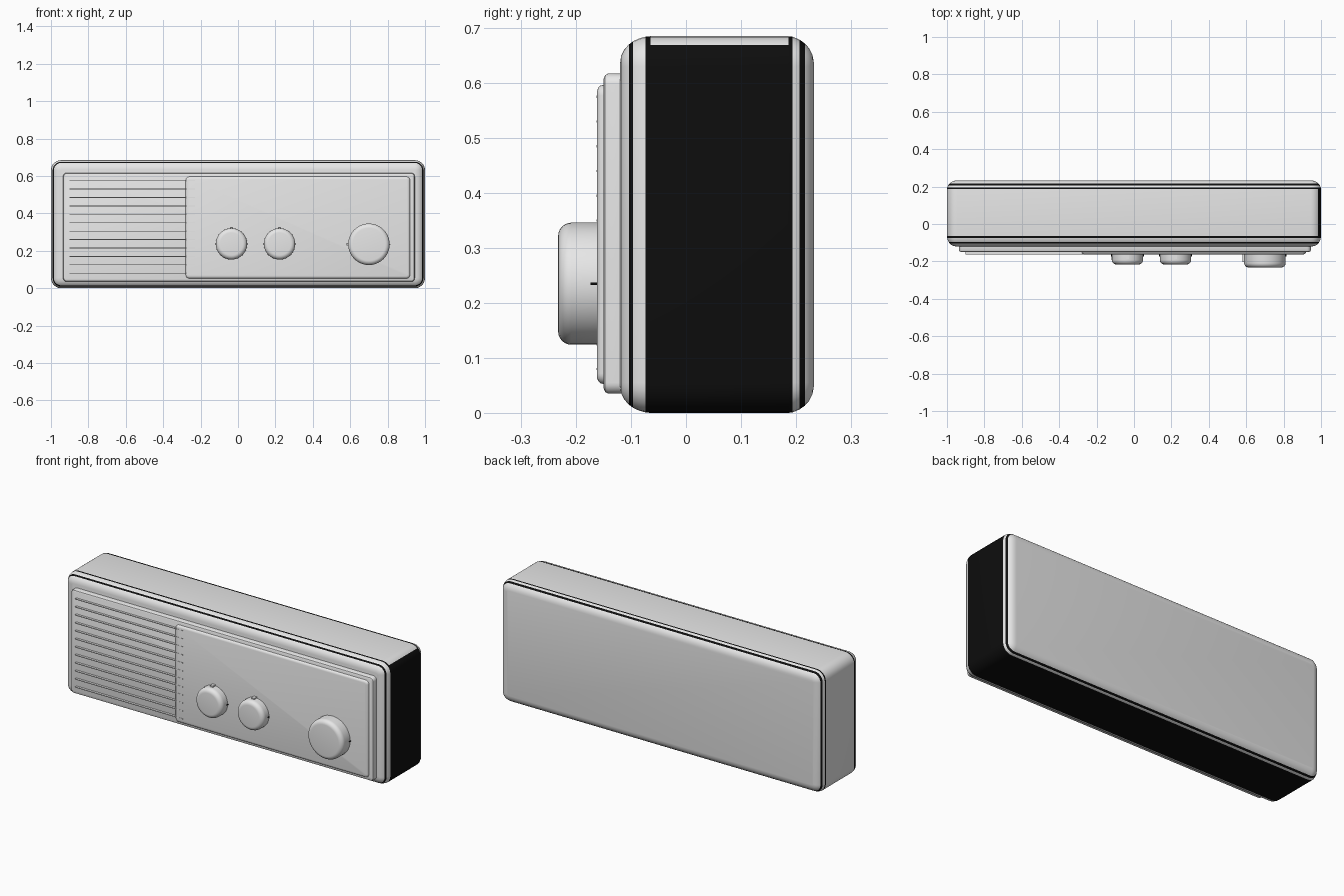
import bpy, bmesh, math
from mathutils import Matrix

if "Cube" in bpy.data.objects:
    bpy.data.objects.remove(bpy.data.objects["Cube"])


def material(name, c):
    m = bpy.data.materials.new(name)
    m.diffuse_color = (c, c, c, 1)
    m.use_nodes = True
    m.node_tree.nodes["Principled BSDF"].inputs["Base Color"].default_value = m.diffuse_color
    return m


GREY = material("light grey", 0.8)
BLACK = material("black", 0.004)


def finish(bm, name, mats, angle=35):
    bmesh.ops.recalc_face_normals(bm, faces=bm.faces)
    mesh = bpy.data.meshes.new(name)
    bm.to_mesh(mesh)
    bm.free()
    ob = bpy.data.objects.new(name, mesh)
    bpy.context.collection.objects.link(ob)
    for m in mats:
        mesh.materials.append(m)
    bpy.ops.object.select_all(action='DESELECT')
    ob.select_set(True)
    bpy.context.view_layer.objects.active = ob
    bpy.ops.object.shade_smooth_by_angle(angle=math.radians(angle))
    return ob


def ring(bm, x0, x1, z0, z1, y, r, n=6):
    """Rounded rectangle in the xz plane."""
    verts = []
    corners = [(x1 - r, z1 - r), (x0 + r, z1 - r), (x0 + r, z0 + r), (x1 - r, z0 + r)]
    for k, (cx, cz) in enumerate(corners):
        for i in range(n + 1):
            a = math.pi / 2 * (k + i / n)
            verts.append(bm.verts.new((cx + r * math.cos(a), y, cz + r * math.sin(a))))
    return verts


def loft(name, box, radius, sections, mats):
    """Join rounded rectangles; each section is (y, inset, material of next band)."""
    bm = bmesh.new()
    x0, x1, z0, z1 = box
    rings = [ring(bm, x0 + d, x1 - d, z0 + d, z1 - d, y, max(radius - d, 0.01))
             for y, d, _ in sections]
    bm.faces.new(rings[0])
    bm.faces.new(rings[-1])
    for (_, _, mat), a, b in zip(sections, rings, rings[1:]):
        for i in range(len(a)):
            j = (i + 1) % len(a)
            f = bm.faces.new((a[i], a[j], b[j], b[i]))
            f.material_index = mat if mat < 2 else 0
            if mat == 2:  # main band: black right end and underside
                f.normal_update()
                c = f.calc_center_median()
                f.material_index = int(c.x > 0.985 or c.z < 0.015)
    return finish(bm, name, mats)


# Case with rounded front and back rims and black trim lines
loft("case", (-1, 1, 0, 0.685), 0.055, [
    (-0.120, 0.050, 0), (-0.118, 0.036, 0), (-0.112, 0.024, 0),
    (-0.104, 0.015, 1), (-0.096, 0.009, 0), (-0.085, 0.004, 0),
    (-0.074, 0.001, 1), (-0.065, 0.0, 2), (0.186, 0.0, 1),
    (0.194, 0.001, 0), (0.206, 0.006, 1), (0.216, 0.013, 0),
    (0.224, 0.022, 0), (0.230, 0.034, 0), (0.2325, 0.048, 0)], [GREY, BLACK])

# Front plate and raised control panel
loft("front_plate", (-0.935, 0.945, 0.035, 0.617), 0.02, [
    (-0.115, 0.0, 0), (-0.142, 0.0, 0), (-0.147, 0.003, 0), (-0.150, 0.010, 0)], [GREY])
loft("control_panel", (-0.28, 0.92, 0.052, 0.597), 0.02, [
    (-0.148, 0.0, 0), (-0.156, 0.002, 0), (-0.160, 0.006, 0), (-0.162, 0.013, 0)], [GREY])


def box(name, x0, x1, y0, y1, z0, z1, mat):
    bm = bmesh.new()
    bmesh.ops.create_cube(bm, size=1)
    for v in bm.verts:
        v.co = ((x0 + x1) / 2 + v.co.x * (x1 - x0), (y0 + y1) / 2 + v.co.y * (y1 - y0),
                (z0 + z1) / 2 + v.co.z * (z1 - z0))
    return finish(bm, name, [mat])


# Thin speaker grille slats
for i in range(12):
    z = 0.08 + i * 0.045
    box(f"grille_slat_{i + 1}", -0.9, -0.23, -0.163, -0.148, z - 0.002, z + 0.002, GREY)


def knob(name, x, z, r, depth, pointer_angle):
    """Rounded knob turned from a profile, with a small pointer and ticks."""
    front = -0.16 - depth
    e = 0.024
    prof = [(r, -0.155)]
    prof += [(r - e + e * math.cos(t * math.pi / 12), front + e - e * math.sin(t * math.pi / 12))
             for t in range(7)]
    n = 40
    bm = bmesh.new()
    rings = [[bm.verts.new((x + q * math.cos(2 * math.pi * i / n), y,
                            z + q * math.sin(2 * math.pi * i / n))) for i in range(n)]
             for q, y in prof]
    for a, b in zip(rings, rings[1:]):
        for i in range(n):
            j = (i + 1) % n
            bm.faces.new((a[i], a[j], b[j], b[i]))
    bm.faces.new(rings[0])
    bm.faces.new(rings[-1])
    finish(bm, name, [GREY])
    # Pointer ridge on the rim
    px, pz = x + r * math.cos(pointer_angle), z + r * math.sin(pointer_angle)
    box(name + "_pointer", px - 0.009, px + 0.009, front + 0.03, -0.16, pz - 0.007, pz + 0.007, GREY)
    # Small black ticks at the base
    for k, a in enumerate((0, math.pi)):
        tx = x + (r + 0.001) * math.cos(a)
        box(f"{name}_tick_{k + 1}", tx - 0.003, tx + 0.003, -0.174, -0.161, z - 0.002, z + 0.002, BLACK)


knob("left_knob", -0.035, 0.237, 0.084, 0.056, math.pi / 2)
knob("middle_knob", 0.222, 0.237, 0.084, 0.056, math.pi / 2)
knob("tuning_knob", 0.70, 0.235, 0.111, 0.0725, math.pi)
